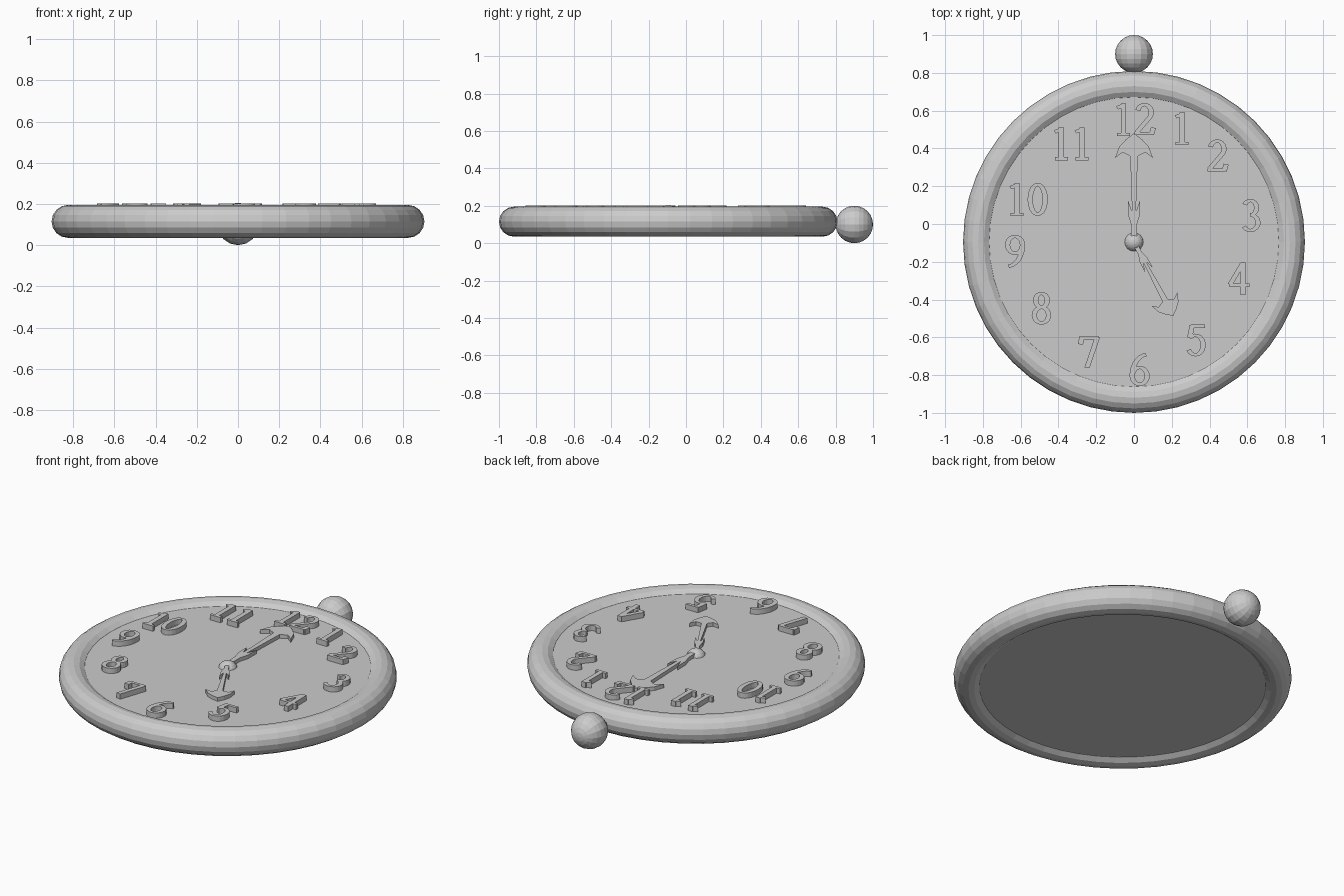
import bpy
import bmesh
from math import sin, cos, radians, pi
from mathutils import Vector, Matrix

cube = bpy.data.objects.get("Cube")
if cube:
    bpy.data.objects.remove(cube)

CENTRE = Vector((0, -0.095, 0))
MID_Z = 0.115
FACE_Z = 0.17
STEPS = 48


def finish(name, bm, location=(0, 0, 0)):
    bmesh.ops.recalc_face_normals(bm, faces=bm.faces)
    mesh = bpy.data.meshes.new(name)
    bm.to_mesh(mesh)
    bm.free()
    obj = bpy.data.objects.new(name, mesh)
    obj.location = location
    bpy.context.collection.objects.link(obj)
    return obj


def raise_faces(bm, height):
    """Turn flat faces into solid relief."""
    result = bmesh.ops.extrude_face_region(bm, geom=bm.faces[:], use_keep_orig=True)
    moved = [g for g in result["geom"] if isinstance(g, bmesh.types.BMVert)]
    bmesh.ops.translate(bm, verts=moved, vec=(0, 0, height))


def ball(name, radius, location, segments, rings, turn=0):
    bm = bmesh.new()
    bmesh.ops.create_uvsphere(bm, u_segments=segments, v_segments=rings, radius=radius,
                              matrix=Matrix.Rotation(turn, 4, "X"))
    return finish(name, bm, location)


# Round rim
bpy.ops.mesh.primitive_torus_add(major_radius=0.825, minor_radius=0.08,
                                 major_segments=STEPS, minor_segments=16,
                                 location=CENTRE + Vector((0, 0, MID_Z)))
bpy.context.object.name = "rim"

# Dial plate, recessed in the rim on both sides
bm = bmesh.new()
bmesh.ops.create_cone(bm, cap_ends=True, segments=STEPS, radius1=0.785, radius2=0.785,
                      depth=2 * (FACE_Z - MID_Z))
finish("dial", bm, CENTRE + Vector((0, 0, MID_Z)))

# Crown ball and centre hub
ball("crown", 0.1, (0, 0.9, 0.1), 16, 12, pi / 2)
ball("hub", 0.053, CENTRE + Vector((0, 0, 0.152)), 16, 12)

# Hands: half outline mirrored into a barbed arrow
HALF_HAND = [(0.015, 0), (0.015, 0.09), (0.03, 0.14), (0.032, 0.22), (0.01, 0.16),
             (0.02, 0.455), (0.06, 0.475), (0.1, 0.445), (0.078, 0.505), (0.04, 0.545)]


def hand(name, scale, clockwise):
    outline = HALF_HAND + [(0, 0.575)] + [(-x, y) for x, y in reversed(HALF_HAND)]
    bm = bmesh.new()
    bm.faces.new([bm.verts.new((x * scale, y * scale, 0)) for x, y in outline])
    raise_faces(bm, 0.022)
    obj = finish(name, bm, CENTRE + Vector((0, 0, FACE_Z)))
    obj.rotation_euler.z = -radians(clockwise)


hand("minute_hand", 1, 0)
hand("hour_hand", 0.77, 152)


# Hour numerals: broad-nib strokes, thick upright and thin across
def arc(cx, cy, rx, ry, start, end, count=14):
    angles = [radians(start + (end - start) * i / count) for i in range(count + 1)]
    return [(cx + rx * cos(a), cy + ry * sin(a)) for a in angles]


def ring(cy, rx, ry):
    return arc(0, cy, rx, ry, 0, 360, 20)


six = [ring(-0.2, 0.23, 0.26), arc(0.24, -0.2, 0.47, 0.66, 180, 95)]
STROKES = {
    "0": [ring(0, 0.23, 0.46)],
    "1": [[(0, -0.46), (0, 0.5)], [(-0.2, -0.46), (0.2, -0.46)], [(-0.2, 0.36), (0, 0.44)]],
    "2": [arc(0, 0.22, 0.21, 0.24, 165, -40) + [(-0.24, -0.4)],
          [(-0.3, -0.43), (0.26, -0.43)], [(0.22, -0.46), (0.28, -0.25)]],
    "3": [arc(-0.02, 0.24, 0.19, 0.22, 155, -90), arc(-0.02, -0.22, 0.23, 0.24, 90, -150)],
    "4": [[(0.1, -0.5), (0.1, 0.5)], [(0.08, 0.46), (-0.3, -0.18)],
          [(-0.32, -0.2), (0.3, -0.2)]],
    "5": [[(0.26, 0.43), (-0.16, 0.43)], [(-0.13, 0.46), (-0.2, 0.08)],
          arc(-0.03, -0.15, 0.24, 0.3, 135, -150)],
    "6": six,
    "7": [[(-0.28, 0.42), (0.28, 0.42)], [(0.24, 0.44), (-0.08, -0.5)],
          [(-0.24, 0.45), (-0.28, 0.22)]],
    "8": [ring(0.24, 0.18, 0.21), ring(-0.22, 0.22, 0.24)],
    "9": [[(-x, -y) for x, y in path] for path in six],
}
SIZE = 0.172
NIB = Vector((0.08, 0.05))


def ribbon(bm, path, shift):
    pts = [Vector(p) for p in path]
    closed = (pts[0] - pts[-1]).length < 0.001
    if closed:
        pts.pop()
    n = len(pts)
    pairs = []
    for i, p in enumerate(pts):
        before = pts[i - 1] if closed or i else p
        after = pts[(i + 1) % n] if closed or i < n - 1 else p
        way = (after - before).normalized()
        side = Vector((-way.y * NIB.x, way.x * NIB.y))
        pairs.append([bm.verts.new(((q.x * SIZE + shift), q.y * SIZE, 0))
                      for q in (p + side, p - side)])
    for i in range(n if closed else n - 1):
        a, b = pairs[i], pairs[(i + 1) % n]
        bm.faces.new((a[0], a[1], b[1], b[0]))


SPOTS = [(0.255, 0.505), (0.44, 0.36), (0.62, 0.045), (0.56, -0.29), (0.33, -0.615),
         (0.03, -0.77), (-0.235, -0.675), (-0.49, -0.445), (-0.63, -0.145),
         (-0.565, 0.13), (-0.33, 0.425), (0, 0.553)]

for hour, (x, y) in enumerate(SPOTS, 1):
    figures = str(hour)
    bm = bmesh.new()
    for i, figure in enumerate(figures):
        for path in STROKES[figure]:
            ribbon(bm, path, (i - (len(figures) - 1) / 2) * 0.11)
    # Face every stroke upward before raising it
    bmesh.ops.recalc_face_normals(bm, faces=bm.faces)
    raise_faces(bm, 0.031)
    finish(f"hour_numeral_{hour}", bm, (x, y, FACE_Z))
